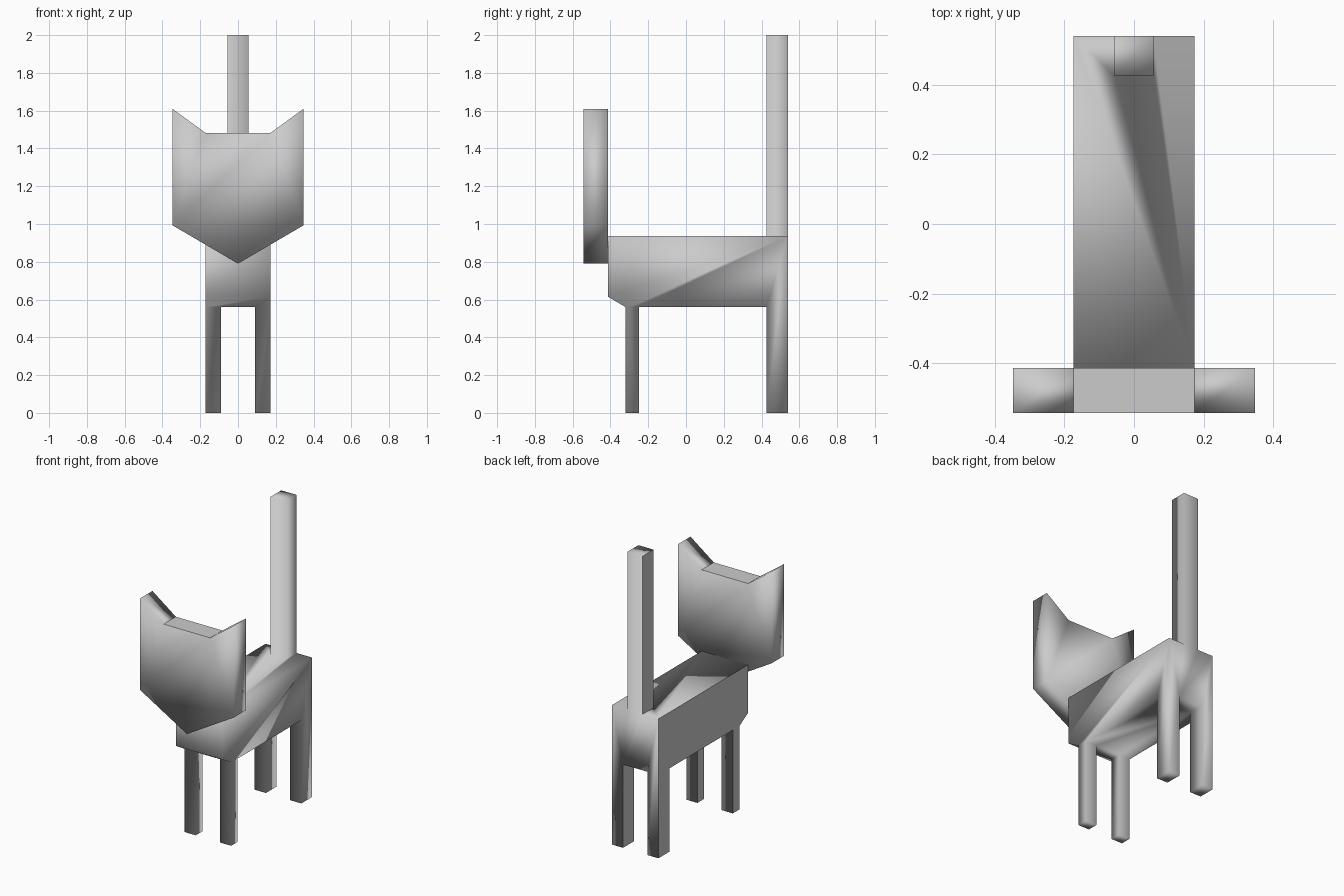
import bpy
import bmesh
from itertools import product
from mathutils import Vector

cube = bpy.data.objects.get("Cube")
if cube:
    bpy.data.objects.remove(cube, do_unlink=True)

grey = bpy.data.materials.new("plain grey")
grey.use_nodes = True
COLOUR = (0.6, 0.6, 0.6, 1)
grey.diffuse_color = COLOUR
grey.node_tree.nodes["Principled BSDF"].inputs["Base Color"].default_value = COLOUR


def finish(name, bm, is_flat):
    """Turn a bmesh into an object, smooth except for the faces picked by is_flat."""
    bmesh.ops.recalc_face_normals(bm, faces=bm.faces)
    for f in bm.faces:
        f.smooth = not is_flat(f)
    mesh = bpy.data.meshes.new(name)
    bm.to_mesh(mesh)
    bm.free()
    mesh.materials.append(grey)
    obj = bpy.data.objects.new(name, mesh)
    bpy.context.collection.objects.link(obj)
    return obj


# Torso, legs and tail: one skin around the filled cells of a block grid
XS = [-0.173, -0.09, -0.056, 0.056, 0.09, 0.173]
YS = [-0.413, -0.32, -0.25, 0.425, 0.54]
ZS = [0, 0.56, 0.937, 2]


def filled(i, j, k):
    if not (0 <= i < 5 and 0 <= j < 4):
        return False
    leg = k == 0 and i in (0, 4) and j in (1, 3)
    tail = k == 2 and i == 2 and j == 3
    return leg or k == 1 or tail


bm = bmesh.new()
for cell in product(range(5), range(4), range(3)):
    if not filled(*cell):
        continue
    for axis, side in product(range(3), (0, 1)):
        beside = list(cell)
        beside[axis] += 2 * side - 1
        if filled(*beside):
            continue
        u, v = [a for a in range(3) if a != axis]
        corners = []
        for du, dv in ((0, 0), (1, 0), (1, 1), (0, 1)):
            p = list(cell)
            p[axis] += side
            p[u] += du
            p[v] += dv
            corners.append(bm.verts.new((XS[p[0]], YS[p[1]], ZS[p[2]])))
        bm.faces.new(corners)
bmesh.ops.remove_doubles(bm, verts=bm.verts, dist=0.0001)

# Sloped lower chest
for v in bm.verts:
    if v.co.y < -0.4 and v.co.z < 0.6:
        v.co.z = 0.615
bmesh.ops.recalc_face_normals(bm, faces=bm.faces)
bmesh.ops.dissolve_limit(bm, angle_limit=0.02, verts=bm.verts, edges=bm.edges)
finish("torso_legs_and_tail", bm, lambda f: f.normal.x < -0.9)

# Head: eared outline pushed back into a slab
half = [(0.173, 1.483), (0.347, 1.61), (0.347, 0.993)]
outline = half + [(0, 0.79)] + [(-x, z) for x, z in reversed(half)]
bm = bmesh.new()
face = bm.faces.new([bm.verts.new((x, -0.543, z)) for x, z in outline])
back = bmesh.ops.extrude_face_region(bm, geom=[face], use_keep_orig=True)
bmesh.ops.translate(bm, vec=Vector((0, 0.13, 0)),
                    verts=[g for g in back["geom"] if isinstance(g, bmesh.types.BMVert)])
finish("head", bm, lambda f: f.normal.z > 0.95)
